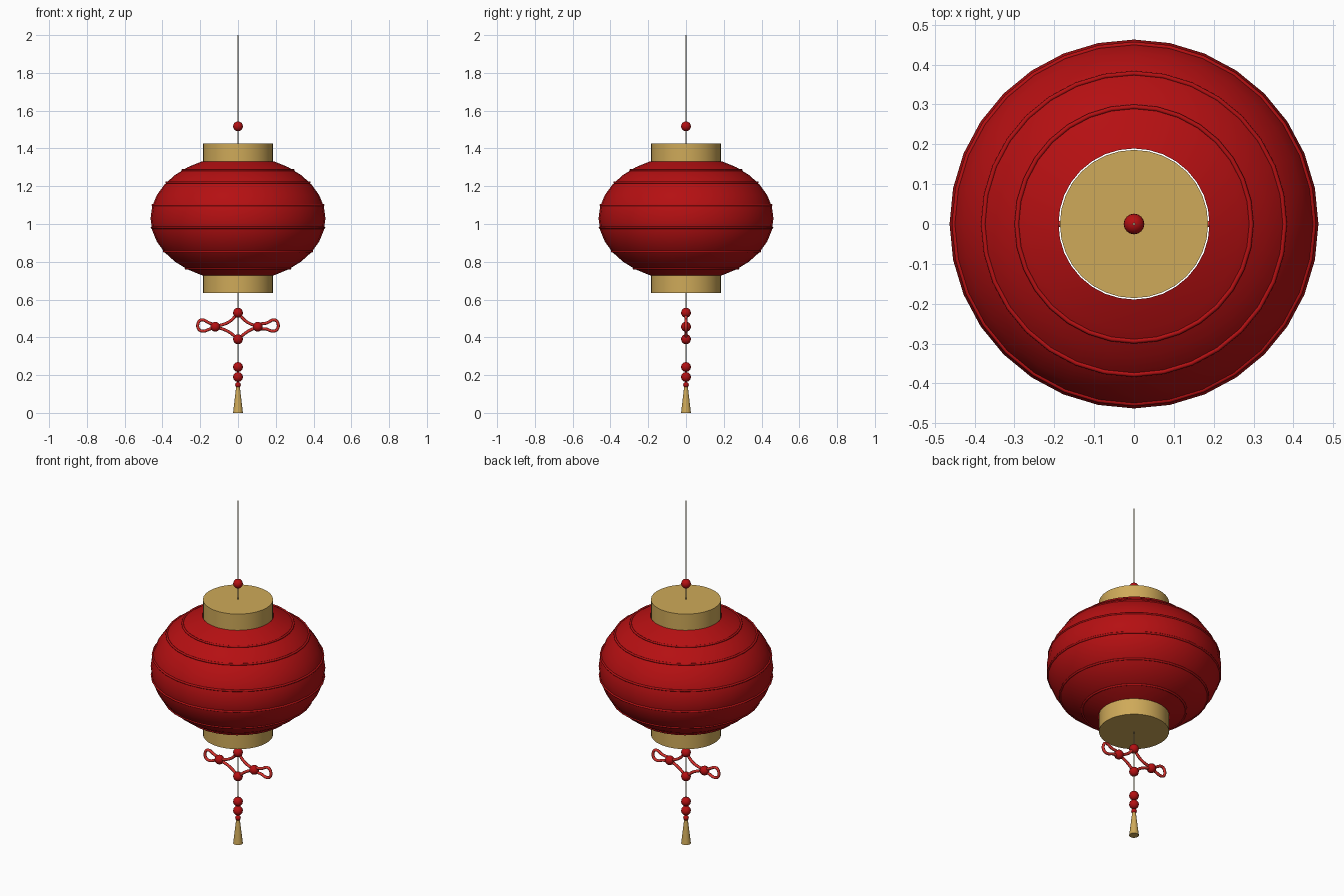
import bpy, math
from mathutils import Vector

if "Cube" in bpy.data.objects:
    bpy.data.objects.remove(bpy.data.objects["Cube"])


def material(name, rgb):
    m = bpy.data.materials.new(name)
    m.diffuse_color = (*rgb, 1)
    m.use_nodes = True
    m.node_tree.nodes["Principled BSDF"].inputs["Base Color"].default_value = m.diffuse_color
    return m


RED = material("lantern red", (0.46, 0.005, 0.006))
GOLD = material("gold", (0.62, 0.40, 0.10))
CORD_RED = material("bright cord red", (0.66, 0.03, 0.025))
STRING = material("string", (0.40, 0.32, 0.17))


def finish(name, mat, angle=40):
    ob = bpy.context.object
    ob.name = name
    ob.data.materials.append(mat)
    bpy.ops.object.shade_smooth_by_angle(angle=math.radians(angle))
    return ob


def cone(name, r_low, r_high, z0, z1, mat, sides=32):
    bpy.ops.mesh.primitive_cone_add(vertices=sides, radius1=r_low, radius2=r_high,
                                    depth=z1 - z0, location=(0, 0, (z0 + z1) / 2))
    return finish(name, mat)


def bead(name, x, z, r=0.026):
    bpy.ops.mesh.primitive_uv_sphere_add(segments=16, ring_count=10, radius=r, location=(x, 0, z))
    return finish(name, RED)


def cord(name, points, radius, mat, cyclic=False):
    cu = bpy.data.curves.new(name, 'CURVE')
    cu.dimensions = '3D'
    cu.bevel_depth = radius
    cu.bevel_resolution = 2
    cu.resolution_u = 6
    sp = cu.splines.new('BEZIER')
    sp.bezier_points.add(len(points) - 1)
    for bp, (x, z) in zip(sp.bezier_points, points):
        bp.co = Vector((x, 0, z))
        bp.handle_left_type = bp.handle_right_type = 'AUTO'
    sp.use_cyclic_u = cyclic
    ob = bpy.data.objects.new(name, cu)
    bpy.context.collection.objects.link(ob)
    bpy.ops.object.select_all(action='DESELECT')
    ob.select_set(True)
    bpy.context.view_layer.objects.active = ob
    bpy.ops.object.convert(target='MESH')
    return finish(name, mat, 60)


# lantern shade: squashed globe cut off where it meets the caps
CZ, R, H, SIDES, RINGS = 1.03, 0.463, 0.331, 32, 12
LIMIT = math.asin(0.302 / H)
verts, faces = [], []
for i in range(RINGS + 1):
    t = -LIMIT + 2 * LIMIT * i / RINGS
    for j in range(SIDES):
        a = 2 * math.pi * j / SIDES
        verts.append((R * math.cos(t) * math.cos(a), R * math.cos(t) * math.sin(a),
                      CZ + H * math.sin(t)))
for i in range(RINGS):
    for j in range(SIDES):
        k = (j + 1) % SIDES
        faces.append((i * SIDES + j, i * SIDES + k, (i + 1) * SIDES + k, (i + 1) * SIDES + j))
me = bpy.data.meshes.new("shade")
me.from_pydata(verts, [], faces)
shade = bpy.data.objects.new("shade", me)
bpy.context.collection.objects.link(shade)
bpy.context.view_layer.objects.active = shade
shade.select_set(True)
finish("shade", RED)

# thin hoops around the shade
for n, z in enumerate((0.765, 0.855, 0.98, 1.10, 1.22, 1.285)):
    r = R * math.sqrt(1 - ((z - CZ) / H) ** 2)
    bpy.ops.mesh.primitive_torus_add(major_segments=32, minor_segments=8, location=(0, 0, z),
                                     major_radius=r - 0.001, minor_radius=0.006)
    finish(f"hoop_{n + 1}", RED, 60)

# end caps
cone("top_cap", 0.186, 0.186, 1.325, 1.425, GOLD)
cone("bottom_cap", 0.186, 0.186, 0.635, 0.735, GOLD)

# hanging string above and below
cone("upper_string", 0.0035, 0.0035, 1.42, 2.0, STRING, 8)
cone("lower_string", 0.0035, 0.0035, 0.12, 0.64, STRING, 8)

# beads on the string and knot
for n, (x, z) in enumerate(((0, 1.517), (0, 0.53), (0, 0.39), (0, 0.243), (0, 0.19),
                            (-0.12, 0.456), (0.105, 0.456))):
    bead(f"bead_{n + 1}", x, z)
bead("small_bead", 0, 0.148, 0.015)

# knot: concave diamond with a loop on each side
for side, s, bx in (("left", -1, 0.12), ("right", 1, 0.105)):
    cord(f"{side}_upper_strand", [(0, 0.53), (s * 0.045, 0.483), (s * bx, 0.456)], 0.008, CORD_RED)
    cord(f"{side}_lower_strand", [(0, 0.39), (s * 0.05, 0.43), (s * bx, 0.456)], 0.008, CORD_RED)
    cord(f"{side}_loop", [(s * bx, 0.456), (s * 0.155, 0.477), (s * 0.195, 0.492),
                          (s * 0.211, 0.475), (s * 0.207, 0.442), (s * 0.185, 0.433),
                          (s * 0.15, 0.444)], 0.008, CORD_RED, True)

# tassel
cone("tassel", 0.026, 0.010, 0.0, 0.137, GOLD, 16)
